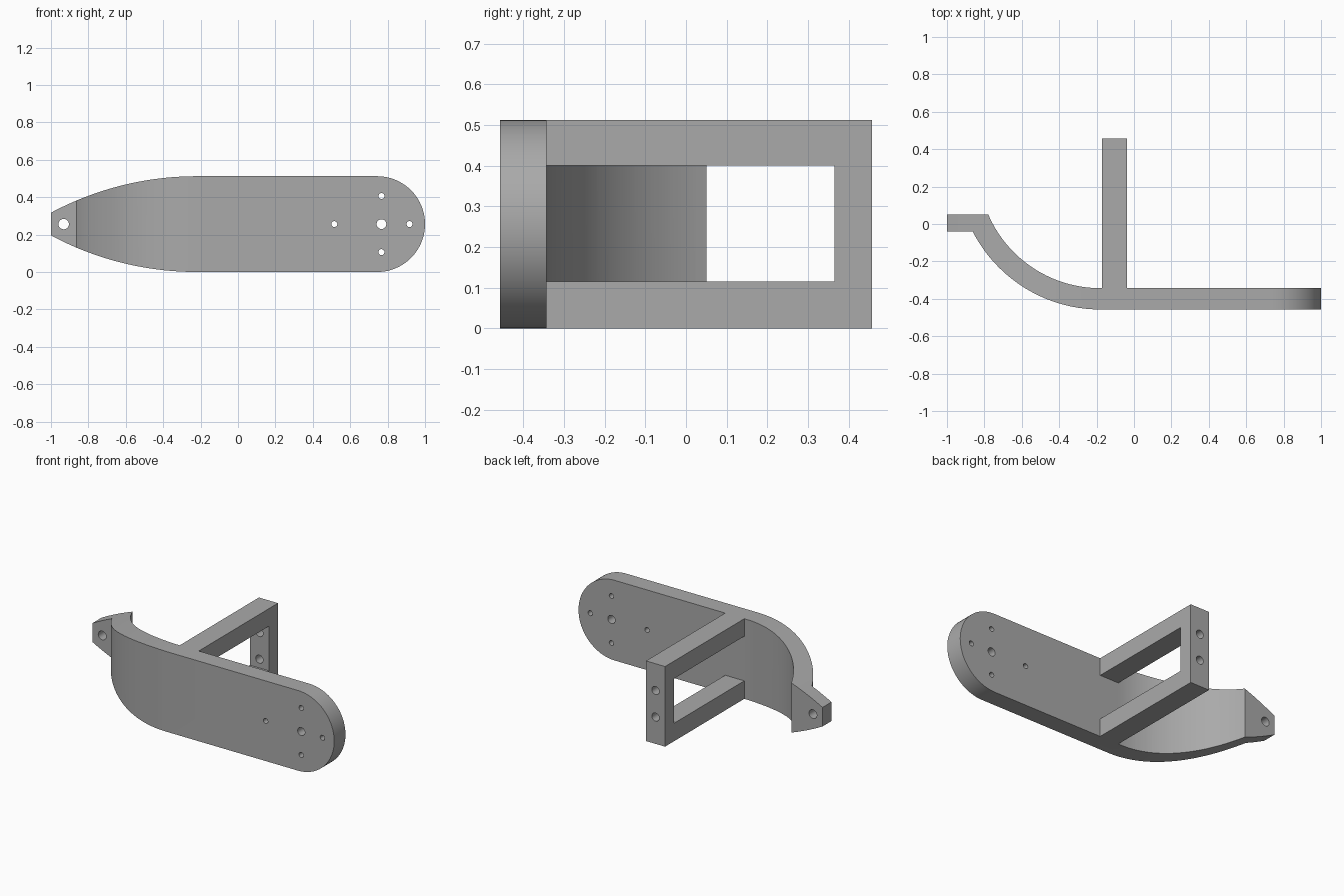
import bpy, bmesh
from math import sin, cos, pi, radians, asin, acos
from mathutils import Vector

cube = bpy.data.objects.get("Cube")
if cube:
    bpy.data.objects.remove(cube, do_unlink=True)

grey = bpy.data.materials.new("plain grey")
grey.use_nodes = True
COLOUR = (0.4, 0.4, 0.4, 1)
grey.diffuse_color = COLOUR
grey.node_tree.nodes["Principled BSDF"].inputs["Base Color"].default_value = COLOUR

HEIGHT = 0.512
MID = HEIGHT / 2


def arc(cx, cy, r, a0, a1, n):
    """Points along a circular arc, both ends included."""
    return [(cx + r * cos(a0 + (a1 - a0) * i / n),
             cy + r * sin(a0 + (a1 - a0) * i / n)) for i in range(n + 1)]


def prism(name, points, to_3d, direction):
    """Extrude a flat outline along a direction into a solid."""
    bm = bmesh.new()
    face = bm.faces.new([bm.verts.new(to_3d(u, v)) for u, v in points])
    new = bmesh.ops.extrude_face_region(bm, geom=[face])["geom"]
    verts = [g for g in new if isinstance(g, bmesh.types.BMVert)]
    bmesh.ops.translate(bm, verts=verts, vec=Vector(direction))
    bmesh.ops.recalc_face_normals(bm, faces=bm.faces[:])
    mesh = bpy.data.meshes.new(name)
    bm.to_mesh(mesh)
    bm.free()
    mesh.materials.append(grey)
    obj = bpy.data.objects.new(name, mesh)
    bpy.context.collection.objects.link(obj)
    return obj


def combine(target, tool, operation):
    """Apply a boolean and remove the tool."""
    mod = target.modifiers.new(operation, "BOOLEAN")
    mod.operation, mod.object, mod.solver = operation, tool, "EXACT"
    bpy.context.view_layer.objects.active = target
    bpy.ops.object.modifier_apply(modifier=mod.name)
    bpy.data.objects.remove(tool, do_unlink=True)


def drill(target, x, z, r, y0, y1):
    """Round hole running front to back."""
    tool = prism("drill", arc(x, z, r, 0, 2 * pi, 24)[:-1],
                 lambda u, v: (u, y0, v), (0, y1 - y0, 0))
    tool.hide_render = True
    combine(target, tool, "DIFFERENCE")


def flat(u, v):
    return (u, v, 0)


# Arm: plan profile with a swept bend and a short mounting tab
FRONT, BACK, BEND_X = -0.457, -0.343, -0.18
R_OUT, R_IN = 0.767, 0.653
CY = FRONT + R_OUT
TAB_FRONT, TAB_BACK = -0.04, 0.05
outer = arc(BEND_X, CY, R_OUT, pi + asin((CY - TAB_FRONT) / R_OUT), 1.5 * pi, 28)
inner = arc(BEND_X, CY, R_IN, 1.5 * pi, pi + asin((CY - TAB_BACK) / R_IN), 28)
plan = [(-1, TAB_FRONT)] + outer + [(1, FRONT), (1, BACK)] + inner + [(-1, TAB_BACK)]
arm = prism("bracket_arm", plan, flat, (0, 0, HEIGHT))

# Arm outline: round end on the left, curved taper to the tab on the right
R_TAPER, TAPER_X = 1.657, -0.22
end = acos((TAPER_X + 1.02) / R_TAPER)
upper = arc(TAPER_X, HEIGHT - R_TAPER, R_TAPER, pi / 2, pi - end, 24)
lower = [(x, HEIGHT - z) for x, z in reversed(upper)]
outline = arc(1 - MID, MID, MID, -pi / 2, pi / 2, 40) + upper + lower
trim = prism("outline_trim", outline, lambda u, v: (u, -0.6, v), (0, 0.8, 0))
combine(arm, trim, "INTERSECT")

# Rear frame: three-sided loop standing off the back of the arm
X0, X1, REAR = -0.172, -0.037, 0.457
loop = [(-0.4, 0), (REAR, 0), (REAR, HEIGHT), (-0.4, HEIGHT), (-0.4, 0.4),
        (BACK, 0.4), (0.365, 0.4), (0.365, 0.115), (-0.4, 0.115)]
frame = prism("rear_frame", loop, lambda u, v: (X0, u, v), (X1 - X0, 0, 0))
combine(arm, frame, "UNION")

# Holes through the plate, the tab and the rear bar
for x, dz, r in [(0.767, 0, 0.026), (0.767, 0.15, 0.016), (0.767, -0.15, 0.016),
                 (0.515, 0, 0.016), (0.917, 0, 0.016)]:
    drill(arm, x, MID + dz, r, -0.6, -0.2)
drill(arm, -0.932, MID, 0.028, -0.2, 0.2)
for dz in (0.085, -0.085):
    drill(arm, (X0 + X1) / 2, MID + dz, 0.026, 0.3, 0.6)

bpy.ops.object.select_all(action="DESELECT")
arm.select_set(True)
bpy.context.view_layer.objects.active = arm
bpy.ops.object.shade_smooth_by_angle(angle=radians(25))
